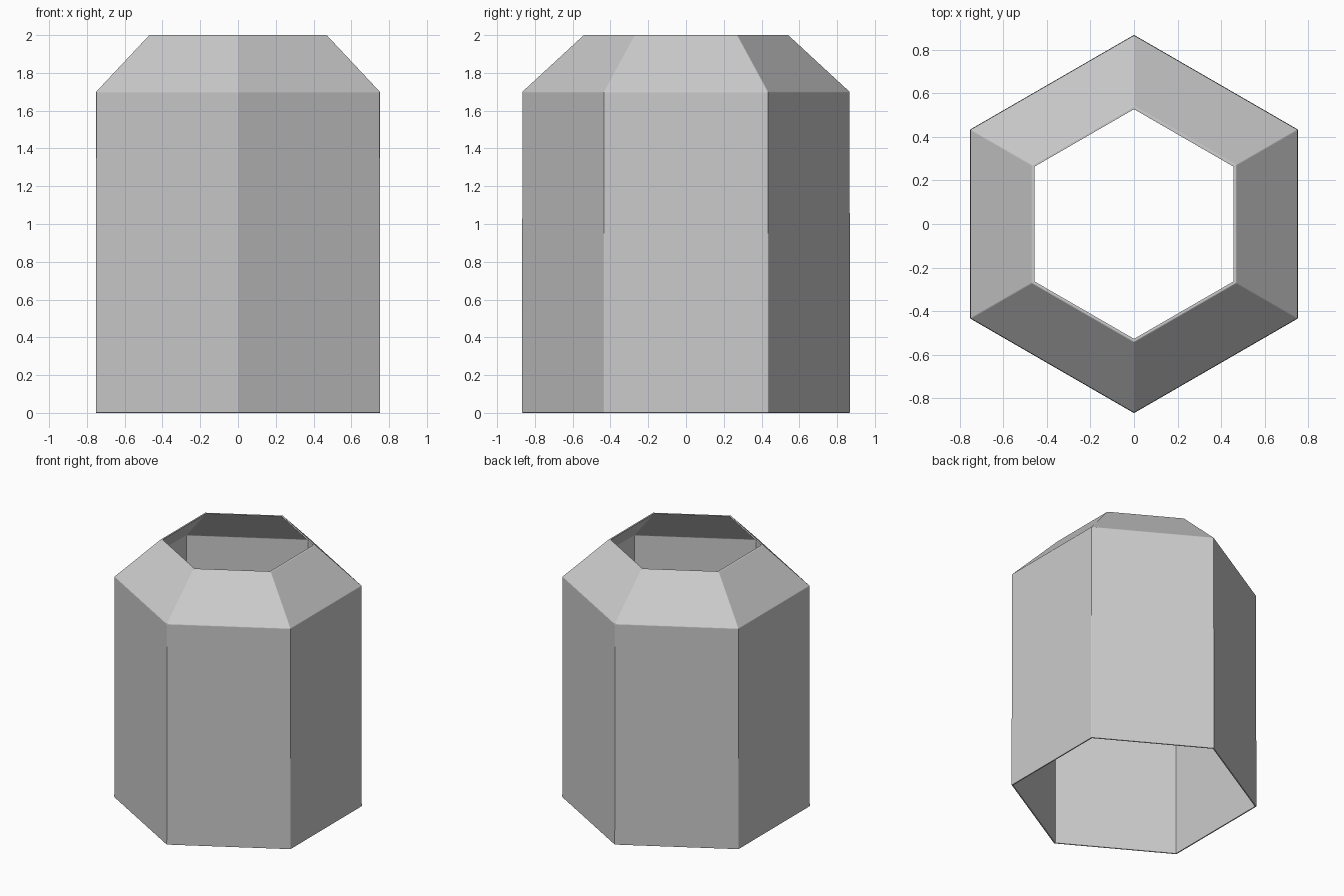
import bpy, bmesh
from math import sin, cos, pi

if "Cube" in bpy.data.objects:
    bpy.data.objects.remove(bpy.data.objects["Cube"])

SIDES = 6
# Closed wall section (corner radius, height): outside going up, inside going down
PROFILE = [(0.869, 0.0), (0.867, 1.70), (0.542, 2.0),
           (0.526, 2.0), (0.855, 1.694), (0.857, 0.0)]

# Hollow hexagonal sleeve with a sloped shoulder, open at both ends
bm = bmesh.new()
rings = []
for r, z in PROFILE:
    rings.append([bm.verts.new((r * cos(pi / 2 + 2 * pi * i / SIDES),
                                r * sin(pi / 2 + 2 * pi * i / SIDES), z))
                  for i in range(SIDES)])
for k, low in enumerate(rings):
    high = rings[(k + 1) % len(rings)]
    for i in range(SIDES):
        j = (i + 1) % SIDES
        bm.faces.new((low[i], low[j], high[j], high[i]))
bmesh.ops.recalc_face_normals(bm, faces=bm.faces)

mesh = bpy.data.meshes.new("hexagonal_sleeve")
bm.to_mesh(mesh)
bm.free()
sleeve = bpy.data.objects.new("hexagonal_sleeve", mesh)
bpy.context.collection.objects.link(sleeve)

# Tiny softened edges
bevel = sleeve.modifiers.new("soft_edges", 'BEVEL')
bevel.width = 0.003
bevel.segments = 2
bevel.limit_method = 'ANGLE'
bevel.angle_limit = pi / 9
